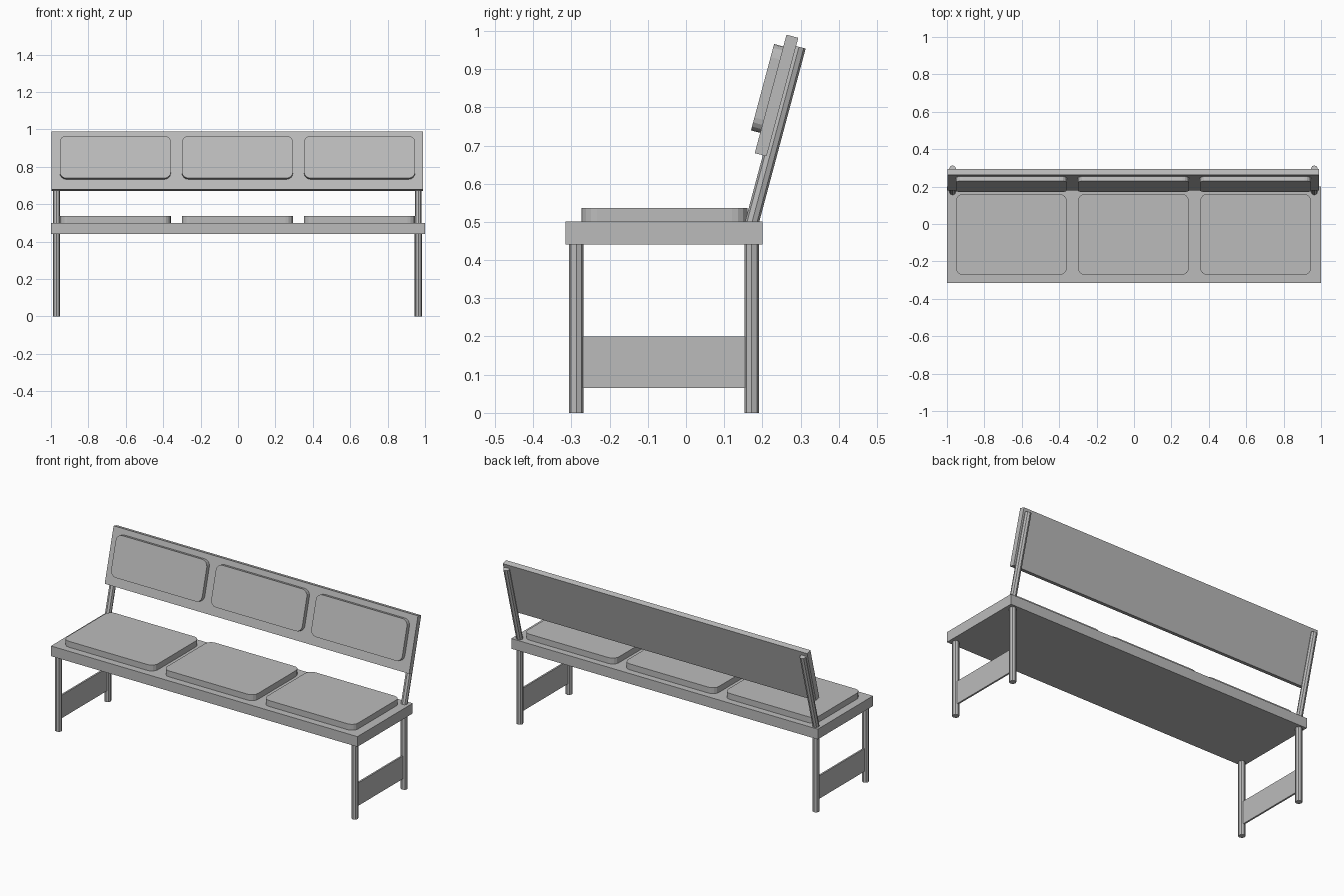
import bpy, bmesh
from math import radians, cos, sin, pi
from mathutils import Matrix, Vector

if "Cube" in bpy.data.objects:
    bpy.data.objects.remove(bpy.data.objects["Cube"], do_unlink=True)

GREY = (0.5, 0.5, 0.5, 1)
mat = bpy.data.materials.new("plain_grey")
mat.use_nodes = True
mat.diffuse_color = GREY
mat.node_tree.nodes["Principled BSDF"].inputs["Base Color"].default_value = GREY

MID = -0.003          # centre line of legs, cushions and backrest
TILT = radians(15)


def add_prism(name, outline, depth, matrix):
    """Extrude a flat outline upwards along local z, then place it."""
    bm = bmesh.new()
    bottom = [bm.verts.new((x, y, 0)) for x, y in outline]
    top = [bm.verts.new((x, y, depth)) for x, y in outline]
    bm.faces.new(bottom[::-1])
    bm.faces.new(top)
    n = len(outline)
    for i in range(n):
        j = (i + 1) % n
        bm.faces.new((bottom[i], bottom[j], top[j], top[i]))
    mesh = bpy.data.meshes.new(name)
    bm.to_mesh(mesh)
    bm.free()
    mesh.materials.append(mat)
    obj = bpy.data.objects.new(name, mesh)
    obj.matrix_world = matrix
    bpy.context.collection.objects.link(obj)
    return obj


def rectangle(w, h):
    return [(-w / 2, -h / 2), (w / 2, -h / 2), (w / 2, h / 2), (-w / 2, h / 2)]


def rounded_rectangle(w, h, r, steps=4):
    points = []
    for k, (cx, cy) in enumerate(rectangle(w - 2 * r, h - 2 * r)):
        for s in range(steps + 1):
            a = pi + (k + s / steps) * pi / 2
            points.append((cx + r * cos(a), cy + r * sin(a)))
    return points


def circle(r, sides=8):
    return [(r * cos(2 * pi * i / sides), r * sin(2 * pi * i / sides)) for i in range(sides)]


def at(x, y, z):
    return Matrix.Translation((x, y, z))


# Seat board
add_prism("seat_board", rectangle(2, 0.515), 0.06, at(0, -0.0575, 0.441))

# Backrest frame: local x across, local y up the slope, local z towards the front
back = at(MID, 0.18, 0.68) @ Matrix.Rotation(pi / 2 - TILT, 4, "X")
add_prism("backrest_board", rectangle(1.986, 0.321), 0.032, back @ at(0, 0.1605, -0.032))

# Seat and backrest cushions
for i, label in enumerate(("right", "middle", "left")):
    x = (i - 1) * 0.653
    add_prism(label + "_seat_cushion", rounded_rectangle(0.594, 0.434, 0.04),
              0.035, at(MID + x, -0.056, 0.501))
    add_prism(label + "_back_cushion", rounded_rectangle(0.594, 0.234, 0.035),
              0.025, back @ at(x, 0.172, 0))

# Legs, sloping posts and side boards at both ends
for side, label in ((-1, "right"), (1, "left")):
    x = MID + side * 0.967
    for y, place in ((-0.287, "front"), (0.172, "rear")):
        add_prism(label + "_" + place + "_leg", circle(0.019), 0.445, at(x, y, 0))
    add_prism(label + "_back_post", circle(0.018), 0.49,
              at(x, 0.169, 0.485) @ Matrix.Rotation(-TILT, 4, "X"))
    add_prism(label + "_side_board", rectangle(0.01, 0.43), 0.135, at(x, -0.0575, 0.065))
